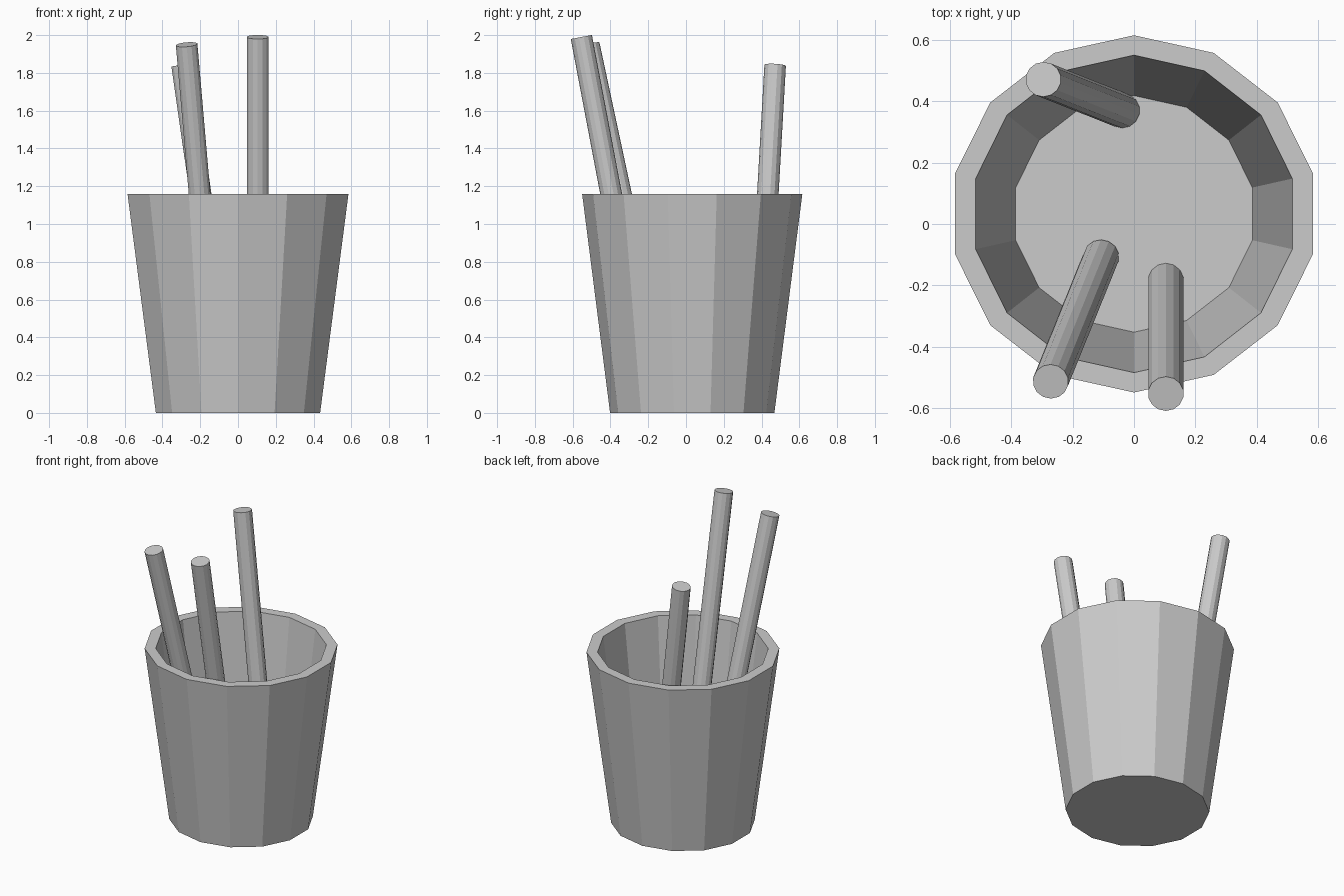
import bpy, bmesh, math
from mathutils import Vector

if "Cube" in bpy.data.objects:
    bpy.data.objects.remove(bpy.data.objects["Cube"])

SIDES = 14
CY = 0.033  # cup centre in y


def finish(bm, name):
    bmesh.ops.recalc_face_normals(bm, faces=bm.faces)
    mesh = bpy.data.meshes.new(name)
    bm.to_mesh(mesh)
    bm.free()
    obj = bpy.data.objects.new(name, mesh)
    bpy.context.collection.objects.link(obj)
    return obj


def ring(bm, rx, ry, z):
    angles = [2 * math.pi * i / SIDES for i in range(SIDES)]
    return [bm.verts.new((rx * math.sin(a), ry * math.cos(a), z)) for a in angles]


def loft(bm, rings):
    # Closed bottom, joined rings, closed end
    for a, b in zip(rings, rings[1:]):
        for i in range(SIDES):
            j = (i + 1) % SIDES
            bm.faces.new((a[i], a[j], b[j], b[i]))
    bm.faces.new(rings[0])
    bm.faces.new(rings[-1])


# Tapered cup: outer base, outer rim, inner rim, inner floor
bm = bmesh.new()
profile = [(0.446, 0.435, 0), (0.6, 0.583, 1.16), (0.53, 0.518, 1.16), (0.396, 0.386, 0.05)]
loft(bm, [ring(bm, *p) for p in profile])
cup = finish(bm, "cup")
cup.location.y = CY


# Leaning sticks
def stick(name, bottom, top, rx=0.0585, ry=0.057):
    bottom, top = Vector(bottom), Vector(top)
    axis = top - bottom
    bm = bmesh.new()
    loft(bm, [ring(bm, rx, ry, 0), ring(bm, rx, ry, axis.length)])
    obj = finish(bm, name)
    obj.location = bottom
    obj.rotation_mode = 'QUATERNION'
    obj.rotation_quaternion = Vector((0, 0, 1)).rotation_difference(axis)


stick("stick_right", (0.104, -0.184, 0.04), (0.104, -0.554, 1.99))
stick("stick_left", (-0.107, -0.107, 0.05), (-0.272, -0.514, 1.95))
stick("stick_back", (-0.039, 0.37, 0.05), (-0.296, 0.472, 1.84))
